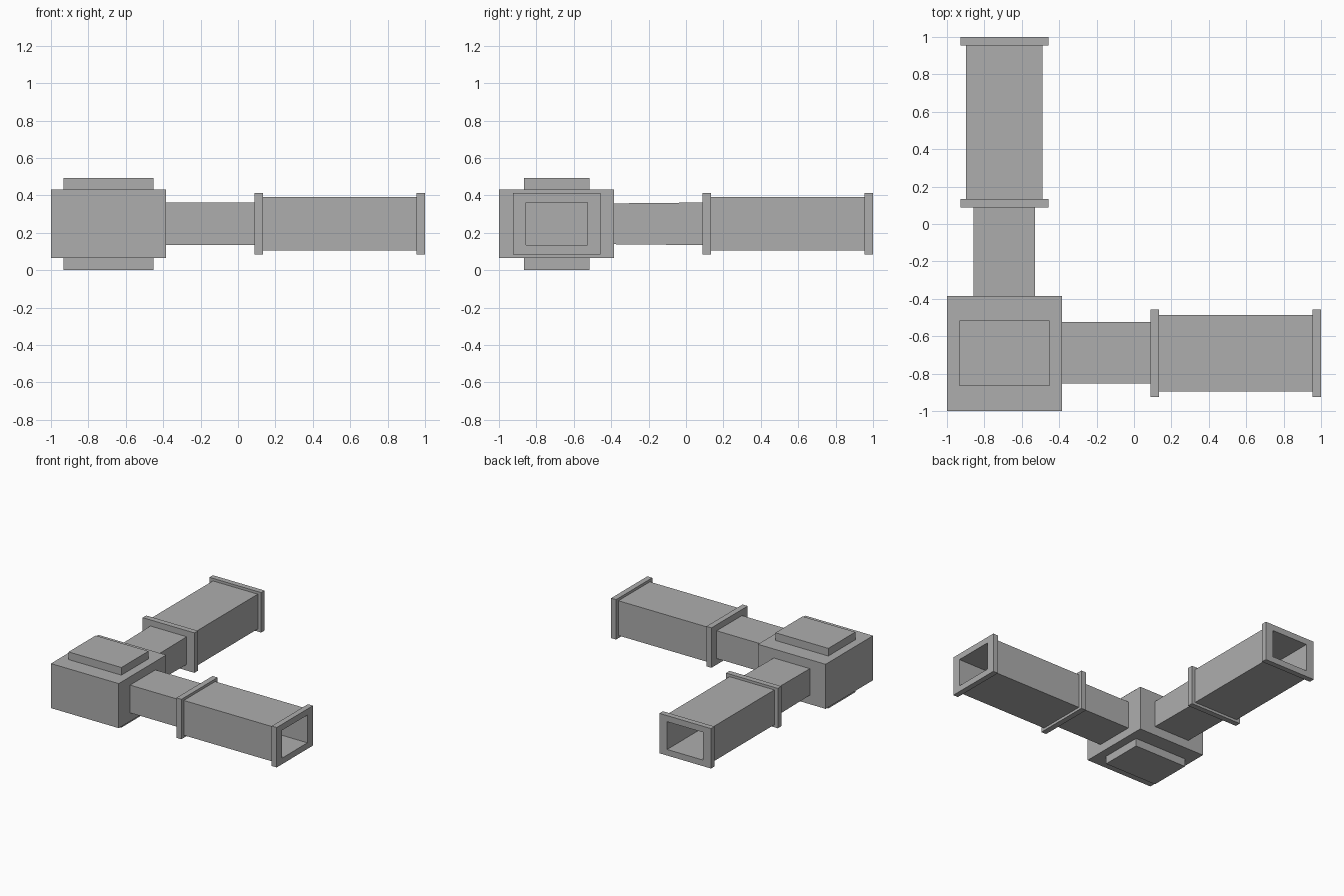
import bpy, bmesh

if "Cube" in bpy.data.objects:
    bpy.data.objects.remove(bpy.data.objects["Cube"])

ZC = 0.248  # height of the arm axis

grey = bpy.data.materials.new("dark_grey")
grey.diffuse_color = (0.42, 0.42, 0.42, 1)
grey.use_nodes = True
grey.node_tree.nodes["Principled BSDF"].inputs["Base Color"].default_value = grey.diffuse_color


def finish(name, bm):
    bmesh.ops.recalc_face_normals(bm, faces=bm.faces[:])
    mesh = bpy.data.meshes.new(name)
    bm.to_mesh(mesh)
    bm.free()
    mesh.materials.append(grey)
    bpy.context.collection.objects.link(bpy.data.objects.new(name, mesh))


def box(name, lo, hi):
    bm = bmesh.new()
    bmesh.ops.create_cube(bm, size=1)
    for v in bm.verts:
        v.co = [l + (c + 0.5) * (h - l) for c, l, h in zip(v.co, lo, hi)]
    finish(name, bm)


def loft(name, axis, centre, steps):
    """Loft rectangles (position, (half width, half height)) along x or y."""
    bm = bmesh.new()
    rings = []
    for t, (w, h) in steps:
        ring = []
        for a, b in ((-1, -1), (1, -1), (1, 1), (-1, 1)):
            side = centre + a * w
            co = (t, side, ZC + b * h) if axis == 'x' else (side, t, ZC + b * h)
            ring.append(bm.verts.new(co))
        rings.append(ring)
    for r, s in zip(rings, rings[1:]):
        for i in range(4):
            j = (i + 1) % 4
            bm.faces.new((r[i], r[j], s[j], s[i]))
    bm.faces.new(rings[0])
    bm.faces.new(rings[-1])
    finish(name, bm)


def sleeve(name, axis, centre):
    """Hollow rectangular sleeve with a flange at each end."""
    flange, body, hole = (0.235, 0.164), (0.204, 0.143), (0.164, 0.114)
    loft(name, axis, centre,
         [(0.088, flange), (0.134, flange), (0.134, body), (0.955, body),
          (0.955, flange), (1.0, flange), (1.0, hole), (0.11, hole)])


# Corner block with raised plates on top and bottom
box("corner_block", (-1, -1, 0.065), (-0.384, -0.384, 0.431))
box("top_plate", (-0.933, -0.867, 0.42), (-0.453, -0.515, 0.494))
box("bottom_plate", (-0.933, -0.867, 0.0), (-0.453, -0.515, 0.08))

# Arm to the right: connecting bar and sleeve
loft("right_bar", 'x', -0.688, [(-0.40, (0.164, 0.114)), (0.10, (0.164, 0.114))])
sleeve("right_sleeve", 'x', -0.691)

# Arm to the back: very slightly tapered bar and sleeve
loft("back_bar", 'y', -0.693, [(-0.40, (0.164, 0.109)), (0.10, (0.165, 0.114))])
sleeve("back_sleeve", 'y', -0.693)
